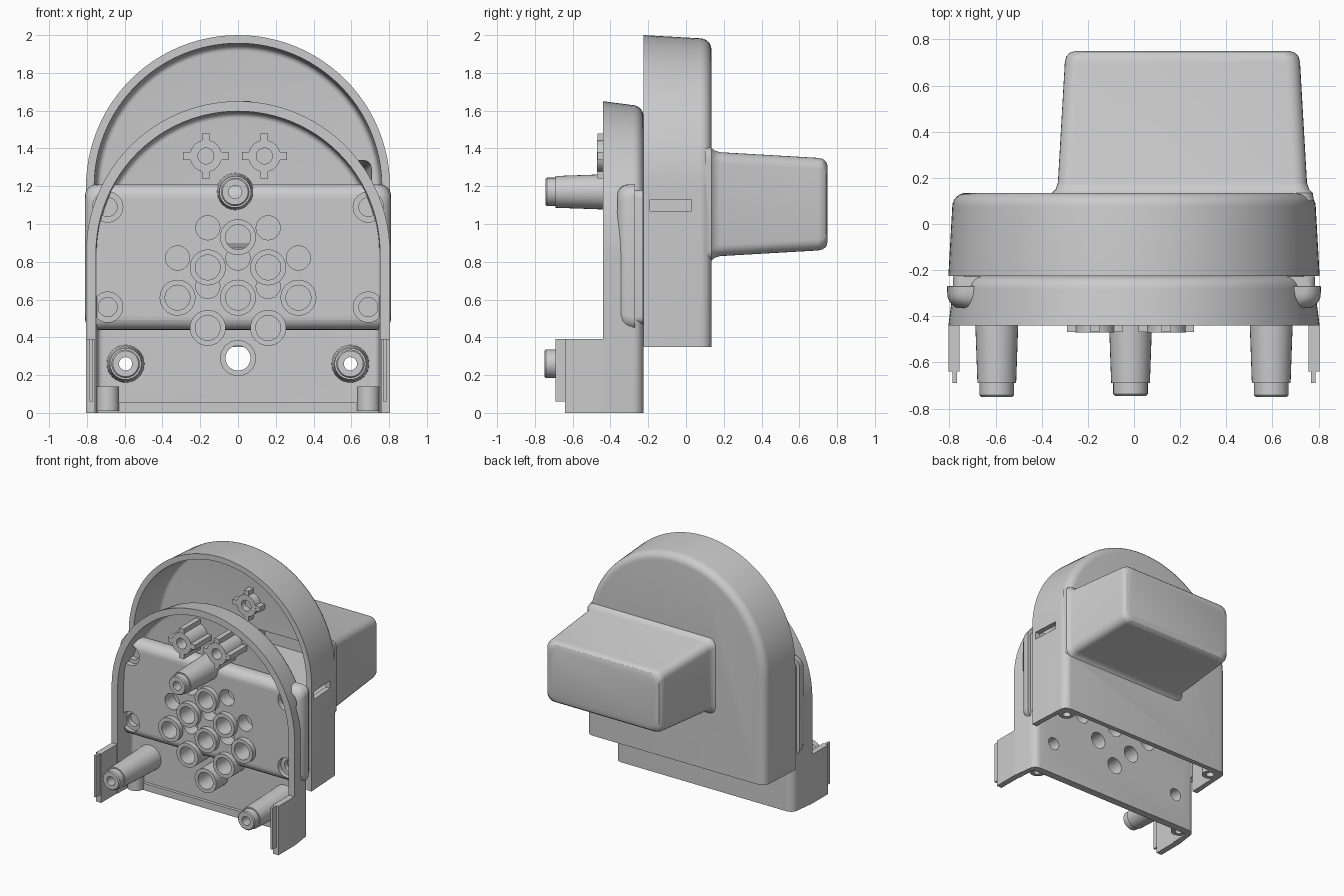
import bpy, bmesh, math
from mathutils import Vector

if "Cube" in bpy.data.objects:
    bpy.data.objects.remove(bpy.data.objects["Cube"])


def finish(name, bm):
    bmesh.ops.recalc_face_normals(bm, faces=bm.faces[:])
    me = bpy.data.meshes.new(name)
    bm.to_mesh(me)
    bm.free()
    ob = bpy.data.objects.new(name, me)
    bpy.context.collection.objects.link(ob)
    return ob


def loft(name, rings, closed=False):
    """Skin a list of rings; cap the ends, or join last to first."""
    bm = bmesh.new()
    loops = [[bm.verts.new(p) for p in r] for r in rings]
    n = len(loops[0])
    pairs = list(zip(loops, loops[1:]))
    if closed:
        pairs.append((loops[-1], loops[0]))
    else:
        bm.faces.new(loops[0])
        bm.faces.new(loops[-1])
    for a, b in pairs:
        for i in range(n):
            j = (i + 1) % n
            bm.faces.new((a[i], a[j], b[j], b[i]))
    return finish(name, bm)


def circle(x, z, r, y, n=32):
    return [Vector((x + r * math.cos(2 * math.pi * i / n), y,
                    z + r * math.sin(2 * math.pi * i / n))) for i in range(n)]


def arch(r, zc, zb, y, n=48):
    arc = [Vector((r * math.cos(math.pi * i / n), y, zc + r * math.sin(math.pi * i / n)))
           for i in range(n + 1)]
    return [Vector((r, y, zb))] + arc + [Vector((-r, y, zb))]


def rrect(x0, x1, z0, z1, r, y, n=6):
    pts = []
    for k, (cx, cz) in enumerate(((x1 - r, z1 - r), (x0 + r, z1 - r),
                                  (x0 + r, z0 + r), (x1 - r, z0 + r))):
        for i in range(n + 1):
            a = math.pi / 2 * (k + i / n)
            pts.append(Vector((cx + r * math.cos(a), y, cz + r * math.sin(a))))
    return pts


def lathe(name, x, z, profile):
    return loft(name, [circle(x, z, r, y) for r, y in profile], closed=True)


def rod(x, z, r, y0, y1):
    return loft("cutter", [circle(x, z, r, y0), circle(x, z, r, y1)])


def box(name, x0, x1, y0, y1, z0, z1):
    return loft(name, [[Vector((x, y, z)) for x, z in
                        ((x0, z0), (x1, z0), (x1, z1), (x0, z1))] for y in (y0, y1)])


def boolean(ob, other, op='DIFFERENCE'):
    m = ob.modifiers.new("bool", 'BOOLEAN')
    m.operation, m.solver, m.object = op, 'EXACT', other
    bpy.context.view_layer.objects.active = ob
    bpy.ops.object.modifier_apply(modifier=m.name)
    bpy.data.objects.remove(other, do_unlink=True)


def rounded(y, edge, steps=6):
    """Inset/depth pairs for a quarter-round back edge ending at y."""
    return [(edge * (1 - math.cos(math.pi / 2 * i / steps)),
             y - edge + edge * math.sin(math.pi / 2 * i / steps)) for i in range(steps + 1)]


def cross_post(name, x, z, y0, y1):
    ob = rod(x, z, 0.085, y0, y1)
    ob.name = name
    boolean(ob, box("arm", x - 0.12, x + 0.12, y0 + .001, y1 - .001, z - 0.02, z + 0.02), 'UNION')
    boolean(ob, box("arm", x - 0.02, x + 0.02, y0 + .002, y1 - .002, z - 0.12, z + 0.12), 'UNION')
    boolean(ob, rod(x, z, 0.042, y0 - .1, y1 - .03))


# Rear cover: drafted arch shell, open at the front and bottom
cover = loft("rear_cover", [arch(0.805, 1.195, 0.35, -0.225)] +
             [arch(0.788 - i, 1.195, 0.35, y) for i, y in rounded(0.135, 0.06)])
plug_box = [(.06, .10), (.055, .135), (.04, .15), (.03, .18), (0, .70),
            (-.006, .725), (-.02, .742), (-.045, .75)]
boolean(cover, loft("plug", [rrect(-.3 - g, .72 + g, .86 - g, 1.35 + g, .06, y)
                             for g, y in plug_box]), 'UNION')
boolean(cover, loft("cutter", [arch(0.765, 1.195, 0.2, -0.3)] +
                    [arch(0.75 - i, 1.195, 0.2, y) for i, y in rounded(0.095, 0.03)]))
boolean(cover, loft("cutter", [rrect(-.29, .71, .87, 1.34, .04, 0.0),
                               rrect(-.26, .68, .90, 1.31, .04, 0.71)]))
boolean(cover, box("cutter", .70, .90, -.19, .03, 1.07, 1.13))
cross_post("cover_cross_post", 0.05, 1.53, 0.03, 0.11)

# Front housing: lower arch tray with a back plate
housing = loft("front_housing", [arch(0.805, 0.845, 0, -0.44)] +
               [arch(0.785 - i, 0.845, 0, y) for i, y in rounded(-0.225, 0.06)])
boolean(housing, loft("cutter", [arch(0.755, 0.845, -.2, -0.5)] +
                      [arch(0.745 - i, 0.845, -.2, y) for i, y in rounded(-0.26, 0.03)]))

# Wide rounded speaker block across the tray
block = loft("speaker_block", [rrect(-.785, .785, .47, 1.18, .04, -.227),
                               rrect(-.785, .785, .47, 1.18, .04, -.269),
                               rrect(-.81, .81, .44, 1.21, .06, -.27)] +
             [rrect(-.81 + i, .81 - i, .44 + i, 1.21 - i, .075, -.57 - y)
              for i, y in rounded(-.20, .07)])

# Grille holes, screw holes and corner recesses
ring_spots = [(0, .93), (-.16, .77), (.16, .77), (-.32, .61), (0, .61),
              (.32, .61), (-.16, .45), (.16, .45), (0, .29)]
plain_spots = [(-.16, .98), (.16, .98), (-.32, .82), (.32, .82),
               (0, .82), (-.16, .67), (.16, .67)]
posts = [(-.595, .26, -.75), (.595, .26, -.75), (-.015, 1.17, -.745)]
for x, z in plain_spots:
    boolean(block, rod(x, z, .064, -.5, -.1))
for x, z in ring_spots:
    boolean(block, rod(x, z, .066, -.5, -.1))
    boolean(housing, rod(x, z, .066, -.5, -.1))
for x, z, _ in posts:
    boolean(housing, rod(x, z, .05, -.3, -.1))
for x in (-.69, .69):
    for z in (.56, 1.09):
        boolean(block, rod(x, z, .08, -.5, -.33))
        boolean(block, rod(x, z, .05, -.4, -.29))

# Grille rings
for x, z in ring_spots:
    lathe("grille_ring", x, z, [(.066, -.41), (.095, -.41), (.095, -.25), (.066, -.25)])

# Hollow stepped screw posts
for x, z, y in posts:
    lathe("screw_post", x, z, [(.035, y), (.068, y), (.075, y + .008), (.075, -.69), (.084, -.69),
                               (.1, -.24), (.05, -.24), (.045, -.6), (.035, -.62)])

# Cross posts in the upper tray
for x in (-.17, .14):
    cross_post("tray_cross_post", x, 1.36, -.47, -.24)

# Side tabs and corner bosses on both sides
for s in (-1, 1):
    for name, xa, xb, y0, y1, z0, z1 in (
            ("side_tab", .757, .804, -.64, -.43, 0, .39),
            ("side_tab_lip", .768, .786, -.69, -.60, .06, .39)):
        box(name, min(s * xa, s * xb), max(s * xa, s * xb), y0, y1, z0, z1)
    for name, x, y, z0, z1 in (("tray_corner_boss", .69, -.30, .01, .14),
                               ("cover_corner_boss", .70, .05, .35, .50)):
        rings = [[Vector((s * x + r * math.cos(math.pi * i / 12),
                          y + r * math.sin(math.pi * i / 12), z)) for i in range(24)]
                 for r, z in ((.03, z0), (.06, z0), (.06, z1), (.03, z1))]
        loft(name, rings, closed=True)

# Ledge along the bottom of the tray
box("bottom_ledge", -.77, .77, -.285, -.25, 0, .055)

for ob in bpy.context.scene.objects:
    ob.select_set(True)
bpy.context.view_layer.objects.active = cover
bpy.ops.object.shade_smooth_by_angle(angle=math.radians(30))
